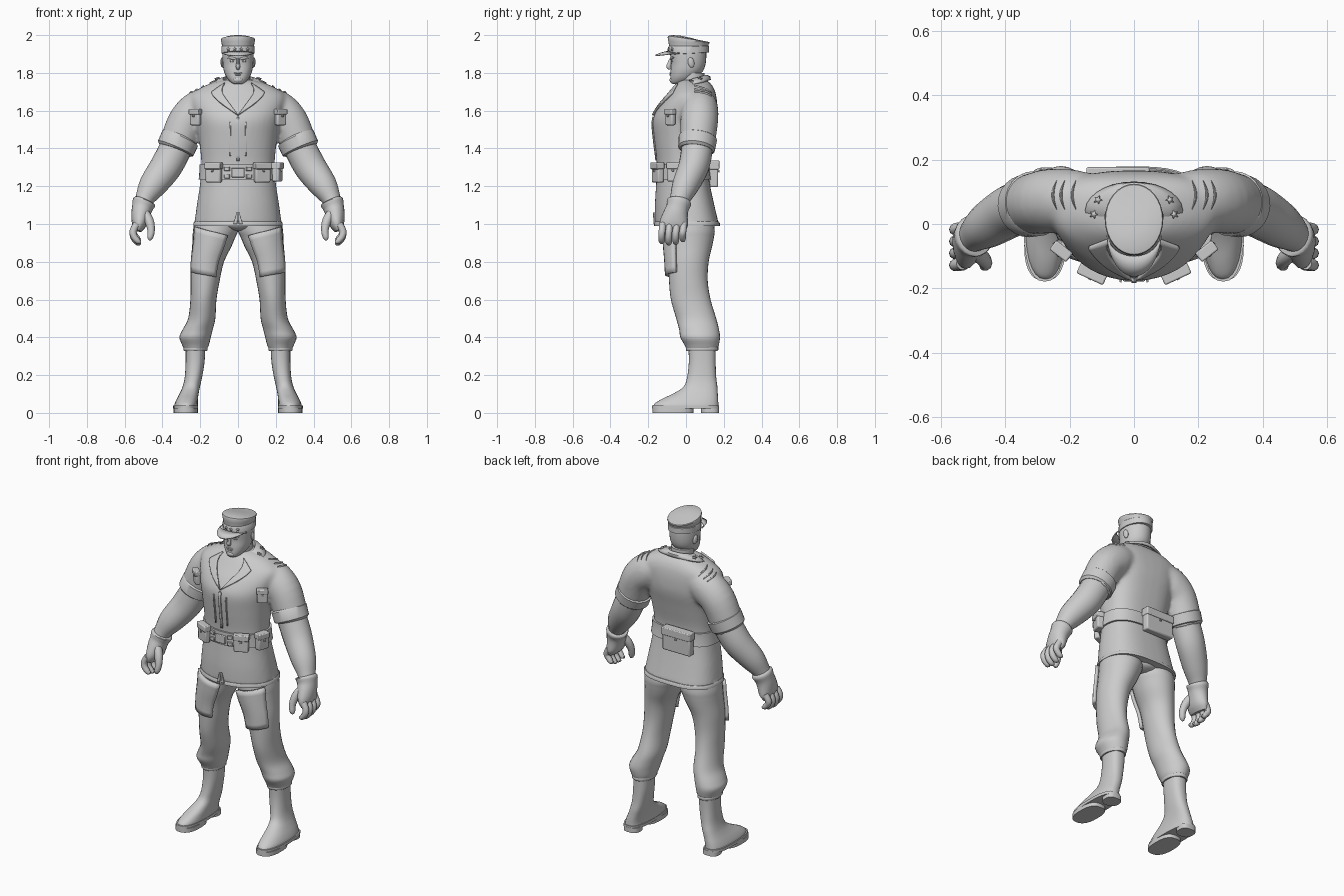
import bpy, bmesh, math
from mathutils import Vector, Matrix, Euler
from mathutils.bvhtree import BVHTree

if "Cube" in bpy.data.objects:
    bpy.data.objects.remove(bpy.data.objects["Cube"])

mat = bpy.data.materials.new("light_grey")
mat.diffuse_color = (0.6, 0.6, 0.6, 1)
mat.use_nodes = True
mat.node_tree.nodes["Principled BSDF"].inputs["Base Color"].default_value = mat.diffuse_color

def finish(name, bm, mirror=False, solid=0, bevel=0):
    bmesh.ops.recalc_face_normals(bm, faces=bm.faces)
    me = bpy.data.meshes.new(name)
    bm.to_mesh(me)
    bm.free()
    me.materials.append(mat)
    ob = bpy.data.objects.new(name, me)
    bpy.context.collection.objects.link(ob)
    if solid:
        m = ob.modifiers.new("thickness", 'SOLIDIFY')
        m.thickness, m.offset = solid, 0
    if bevel:
        m = ob.modifiers.new("bevel", 'BEVEL')
        m.width, m.segments = bevel, 2
    if mirror:
        ob.modifiers.new("mirror", 'MIRROR').use_mirror_merge = False
    return ob

def spline(rows, k):
    """Catmull-Rom refinement of a table of rows."""
    out = []
    for i in range(len(rows) - 1):
        a, b, c, d = rows[max(i - 1, 0)], rows[i], rows[i + 1], rows[min(i + 2, len(rows) - 1)]
        for t in (j / k for j in range(k)):
            out.append(tuple(0.5 * (2*q + (r-p)*t + (2*p-5*q+4*r-s)*t*t + (3*q-p-3*r+s)*t**3)
                             for p, q, r, s in zip(a, b, c, d)))
    return out + [tuple(rows[-1])]

def loft(name, rings, closed=True, **kw):
    bm = bmesh.new()
    vs = [[bm.verts.new(p) for p in r] for r in rings]
    n = len(rings[0])
    for a, b in zip(vs, vs[1:]):
        for i in range(n if closed else n - 1):
            j = (i + 1) % n
            bm.faces.new((a[i], a[j], b[j], b[i]))
    if closed:
        bm.faces.new(vs[0])
        bm.faces.new(vs[-1])
    return finish(name, bm, **kw)

def point(row, a, ef=2, eb=2, off=0):
    """Point on a section (z, centre x, half width, front y, back y) at angle a; -90 is front."""
    z, cx, hw, yf, yb = row
    c, s = math.cos(math.radians(a)), math.sin(math.radians(a))
    e = ef if s < 0 else eb
    sg = lambda v: math.copysign(abs(v) ** (2 / e), v)
    return Vector((cx + (hw+off) * sg(c), (yf+yb)/2 + ((yb-yf)/2+off) * sg(s), z))

def body(name, rows, n=28, k=4, ef=2, eb=2, off=0, **kw):
    return loft(name, [[point(r, 360*i/n, ef, eb, off) for i in range(n)] for r in spline(rows, k)], **kw)

def row_at(rows, z):
    rs = sorted(spline(rows, 8))
    for a, b in zip(rs, rs[1:]):
        if a[0] <= z <= b[0]:
            t = (z-a[0]) / max(b[0]-a[0], 1e-6)
            return tuple(p + (q-p)*t for p, q in zip(a, b))
    return rs[0] if z < rs[0][0] else rs[-1]

def patch(name, rows, corners, t, ef=2, eb=2, n=8):
    """Raised panel on a body; four corners as (angle, z)."""
    (a0, z0), (a1, z1), (a2, z2), (a3, z3) = corners
    rings = [[] for i in range(n + 1)]
    for i, ring in enumerate(rings):
        v = i / n
        for u in (j / n for j in range(n + 1)):
            a = (a0+(a1-a0)*u)*(1-v) + (a3+(a2-a3)*u)*v
            z = (z0+(z1-z0)*u)*(1-v) + (z3+(z2-z3)*u)*v
            ring.append(point(row_at(rows, z), a, ef, eb, t/2))
    return loft(name, rings, closed=False, solid=t, mirror=True)

def tube(name, rows, n=20, k=4, **kw):
    """Sweep; rows are (x, y, z, radius sideways, radius in depth)."""
    rs = spline(rows, k)
    ps = [Vector(r[:3]) for r in rs]
    rings = []
    for i, r in enumerate(rs):
        t = (ps[min(i+1, len(ps)-1)] - ps[max(i-1, 0)]).normalized()
        u = Vector((0, 1, 0)).cross(t).normalized()
        rings.append([ps[i] + u*r[3]*math.cos(q) + t.cross(u)*r[4]*math.sin(q)
                      for q in (2*math.pi*m/n for m in range(n))])
    return loft(name, rings, **kw)

def placed(loc, rot, size=(1, 1, 1)):
    R = Euler([math.radians(a) for a in rot]).to_matrix().to_4x4()
    return Matrix.Translation(loc) @ R @ Matrix.Diagonal((*size, 1))

def box(name, size, loc, rot=(0, 0, 0), bevel=0.006, mirror=True):
    bm = bmesh.new()
    bmesh.ops.create_cube(bm, size=1, matrix=placed(loc, rot, size))
    return finish(name, bm, mirror=mirror, bevel=bevel)

def ball(name, size, loc, rot=(0, 0, 0), mirror=True):
    bm = bmesh.new()
    bmesh.ops.create_uvsphere(bm, u_segments=14, v_segments=9, radius=1, matrix=placed(loc, rot, size))
    return finish(name, bm, mirror=mirror)

def star(name, loc, rot, r):
    bm = bmesh.new()
    bm.faces.new([bm.verts.new((q*math.sin(i*math.pi/5), q*math.cos(i*math.pi/5), 0))
                  for i in range(10) for q in [r if i % 2 == 0 else r*0.45]])
    bm.transform(placed(loc, rot))
    finish(name, bm, mirror=True, solid=0.006)

# jacket and sleeves, blended into one skin
jacket = [(0.995, 0, .232, -.165, .175), (1.1, 0, .218, -.165, .15), (1.22, 0, .2, -.158, .125),
          (1.32, 0, .194, -.155, .115), (1.45, 0, .207, -.17, .14), (1.55, 0, .225, -.176, .163),
          (1.62, 0, .245, -.145, .166), (1.68, 0, .25, -.1, .16), (1.72, 0, .2, -.07, .147),
          (1.75, 0, .13, -.045, .125), (1.765, 0, .07, -.02, .1)]
J = dict(ef=2, eb=2.8)
coat = body("jacket", jacket, n=40, **J)
sleeve = tube("sleeve", [(.14, .075, 1.635, .085, .085), (.2, .073, 1.607, .105, .098), (.27, .07, 1.545, .1, .1),
                         (.325, .06, 1.415, .096, .092), (.333, .058, 1.397, .094, .09)], n=24, mirror=True)
for ob in (coat, sleeve):
    ob.select_set(True)
bpy.context.view_layer.objects.active = coat
bpy.ops.object.convert(target='MESH')
bpy.ops.object.join()
m = coat.modifiers.new("blend", 'REMESH')
m.mode, m.voxel_size, m.use_smooth_shade = 'VOXEL', .011, True
m = coat.modifiers.new("soften", 'SMOOTH')
m.factor, m.iterations = .5, 8
skin = BVHTree.FromObject(coat, bpy.context.evaluated_depsgraph_get())

# shoulder pleats laid on the blended skin
for x in (.18, .215, .24):
    path = []
    for i in range(7):
        p = Vector((x + .012*math.sin(i*math.pi/6), .045 + .09*i/6, 2))
        hit = skin.ray_cast(p, Vector((0, 0, -1)))[0]
        path.append((hit.x, hit.y, hit.z, .0045*math.sin(math.pi*(i+.3)/6.6), .007))
    loft("shoulder_pleat", [[(a+r*math.cos(q), b, c+h*math.sin(q)) for q in (k*math.pi/4 for k in range(8))]
                            for a, b, c, r, h in path], mirror=True)

# jacket trim
body("jacket_hem", [(.99, 0, .236, -.169, .179), (1.005, 0, .236, -.169, .179), (1.012, 0, .231, -.165, .174)],
     n=40, k=1, **J)
patch("lapel", jacket, [(-90, 1.575), (-70, 1.635), (-55, 1.695), (-62, 1.745)], .012, **J)
patch("front_seam", jacket, [(-79.5, 1.36), (-77.5, 1.36), (-78.5, 1.54), (-80, 1.54)], .007, **J)
patch("placket", jacket, [(-90, 1.335), (-88, 1.335), (-88, 1.56), (-90, 1.57)], .006, **J)
patch("hem_flap", jacket, [(-89, 1.0), (-84, 1.0), (-88, 1.06), (-89.5, 1.06)], .008, **J)
tube("sleeve_cuff", [(.303, .064, 1.46, .094, .095), (.306, .063, 1.454, .103, .102),
                     (.33, .056, 1.4, .102, .098), (.333, .055, 1.392, .09, .088)], k=1, n=24, mirror=True)

# collar lying around the neck, dropping at the front
def collar_ring(rx, ry, cy, z):
    return [(rx*math.cos(a), cy+ry*math.sin(a), z+(.02 if a > 0 and a < math.pi else .06)*math.sin(a))
            for a in (math.radians(-60 + 300*i/24) for i in range(25))]
loft("collar", [collar_ring(.15, .085, .042, 1.742), collar_ring(.11, .088, .037, 1.758),
                collar_ring(.082, .08, .032, 1.765), collar_ring(.076, .072, .03, 1.74)], closed=False, solid=.01)
star("collar_star", (.125, .03, 1.757), (0, 25, 20), .014)
star("collar_star", (.112, .075, 1.771), (-10, 22, 20), .014)

# arms and gloves
tube("arm", [(.31, .062, 1.44, .085, .082), (.35, .053, 1.36, .086, .083), (.39, .036, 1.29, .084, .08),
             (.455, -.005, 1.2, .072, .07), (.495, -.033, 1.13, .05, .053), (.508, -.045, 1.09, .045, .05)], mirror=True)
tube("glove", [(.493, -.035, 1.125, .052, .056), (.497, -.037, 1.115, .062, .066), (.507, -.045, 1.085, .055, .06),
               (.515, -.055, 1.05, .05, .066), (.523, -.065, 1.0, .04, .075), (.533, -.068, .965, .022, .064)],
     k=3, mirror=True)
for i in range(4):
    y, d = -.123 + i*.037, (.008, 0, .004, .018)[i]
    tube("finger", [(.535, y, 1.0, .02, .019), (.555, y-.004, .963, .019, .0185), (.55, y-.006, .925+d, .018, .018),
                    (.528, y-.005, .9+d, .015, .016), (.513, y-.004, .898+d, .006, .008)], n=10, k=3, mirror=True)
tube("thumb", [(.5, -.08, 1.065, .025, .025), (.472, -.105, 1.02, .025, .024), (.46, -.122, .97, .02, .02),
               (.465, -.13, .93, .016, .016), (.472, -.131, .915, .006, .006)], n=10, k=3, mirror=True)

# trousers
leg = [(1.04, .11, .115, -.1, .14), (.97, .118, .12, -.105, .152), (.93, .127, .113, -.104, .148),
       (.88, .139, .104, -.102, .138), (.8, .162, .088, -.095, .12), (.7, .174, .077, -.09, .115),
       (.6, .183, .069, -.08, .13), (.5, .192, .072, -.052, .16), (.44, .214, .08, -.036, .175),
       (.4, .227, .083, -.03, .18), (.36, .225, .071, -.008, .174), (.335, .225, .06, .003, .166)]
body("trouser_leg", leg, mirror=True)
body("trouser_hips", [(.965, 0, .03, -.05, .1), (.985, 0, .1, -.095, .14), (1.05, 0, .19, -.12, .14)])
patch("cargo_pocket", leg, [(-125, .72), (-35, .745), (-35, .985), (-122, .94)], .02)
body("trouser_cuff", [(.328, .225, .06, .004, .167), (.333, .225, .064, 0, .171), (.348, .225, .064, 0, .171),
                      (.353, .225, .06, .004, .167)], k=1, mirror=True)

# boots
body("boot", [(.36, .225, .052, .012, .158), (.27, .227, .05, .015, .157), (.19, .236, .046, .006, .16),
              (.14, .247, .046, -.012, .166), (.105, .258, .05, -.062, .168), (.075, .268, .056, -.125, .17),
              (.05, .274, .061, -.165, .171), (.03, .276, .063, -.174, .172)], ef=2.3, eb=2.5, mirror=True)
for name, z0, z1, cx, hw, yf, yb in [("boot_sole", .022, .04, .277, .066, -.179, .176),
                                     ("boot_tread", 0, .026, .277, .064, -.177, .04),
                                     ("boot_heel", 0, .03, .272, .05, .08, .176)]:
    body(name, [(z0, cx, hw, yf, yb), (z1, cx, hw, yf, yb)], k=1, ef=2.4, eb=2.8, mirror=True)

# belt and buckle
body("belt", [row_at(jacket, z) for z in (1.235, 1.24, 1.275, 1.31, 1.315)], n=40, k=1, off=.01, **J)
box("buckle", (.07, .012, .05), (0, -.172, 1.272), mirror=False, bevel=.004)
for dz in (-.02, .02):
    box("belt_clasp", (.03, .012, .022), (.058, -.163, 1.272+dz), (0, 0, 18), .003)

# pouches: position, turn, width, height, depth
def pouch(name, x, y, z, turn, w, h, d, mirror=True):
    at = lambda oy, oz: Vector((x, y, z+oz)) + Matrix.Rotation(math.radians(turn), 3, 'Z') @ Vector((0, oy, 0))
    box(name, (w, d, h), at(0, 0), (0, 0, turn), .008, mirror)
    box(name + "_flap", (w+.006, d+.008, h*.34), at(-.002, h*.34), (0, 0, turn), .005, mirror)
    box(name + "_button", (.012, .008, .012), at(-d/2-.004, h*.1), (0, 0, turn), .002, mirror)
pouch("front_pouch", .128, -.15, 1.272, 25, .085, .105, .035)
pouch("hip_pouch", .208, -.062, 1.275, 72, .07, .1, .04, False)
pouch("back_pouch", -.05, .148, 1.265, 180, .19, .14, .045, False)
pouch("breast_pocket", .225, -.083, 1.565, 38, .06, .085, .028)

# neck and head
body("neck", [(1.66, 0, .072, -.03, .105), (1.72, 0, .066, -.035, .1), (1.8, 0, .066, -.03, .098)], n=20)
body("head", [(1.742, 0, .022, -.072, -.02), (1.75, 0, .038, -.08, .01), (1.775, 0, .06, -.083, .055),
              (1.81, 0, .075, -.082, .09), (1.85, 0, .081, -.079, .104), (1.9, 0, .083, -.084, .108),
              (1.93, 0, .08, -.08, .105)], ef=2.3)
tube("nose", [(0, -.076, 1.876, .007, .01), (0, -.087, 1.85, .009, .012), (0, -.092, 1.833, .012, .013),
              (0, -.083, 1.822, .009, .008)], n=10, k=3)
ball("brow", (.028, .008, .007), (.032, -.075, 1.878), (0, -8, 18))
ball("eye", (.013, .005, .005), (.032, -.074, 1.862), (0, 0, 18))
ball("upper_lip", (.023, .006, .004), (0, -.082, 1.799), mirror=False)
ball("lower_lip", (.019, .006, .005), (0, -.082, 1.791), mirror=False)
ball("chin", (.026, .014, .016), (0, -.073, 1.763), mirror=False)
ball("ear", (.009, .017, .028), (.083, .027, 1.855), (12, 0, 12))

# cap: rings lean so the front stands higher
loft("cap", [[(r*.84*math.cos(a), .014+r*1.03*math.sin(a), z-t*math.sin(a)) for a in (math.pi*i/16 for i in range(32))]
             for r, z, t in [(.1, 1.902, -.006), (.104, 1.903, -.006), (.104, 1.94, -.002), (.101, 1.943, -.001),
                             (.104, 1.96, .006), (.108, 1.974, .014), (.105, 1.98, .016), (.085, 1.984, .016),
                             (.04, 1.987, .01), (.01, 1.988, .002)]])
loft("cap_visor", [[(.084*math.cos(a)*(1-.04*f), -.03+(.07+.062*f)*math.sin(a),
                     1.912-d*(-math.sin(a))**1.5 - .008*math.cos(a)**2)
                    for a in (math.radians(-176+172*i/20) for i in range(21))]
                   for f, d in [(0, 0), (.5, .008), (1, .02)]], closed=False, solid=.008)
for x, y, turn in [(.017, -.093, 8), (.05, -.073, 32)]:
    star("cap_star", (x, y, 1.925), (90, 0, turn), .011)

bpy.ops.object.select_all(action='SELECT')
bpy.ops.object.shade_smooth_by_angle(angle=math.radians(40))
